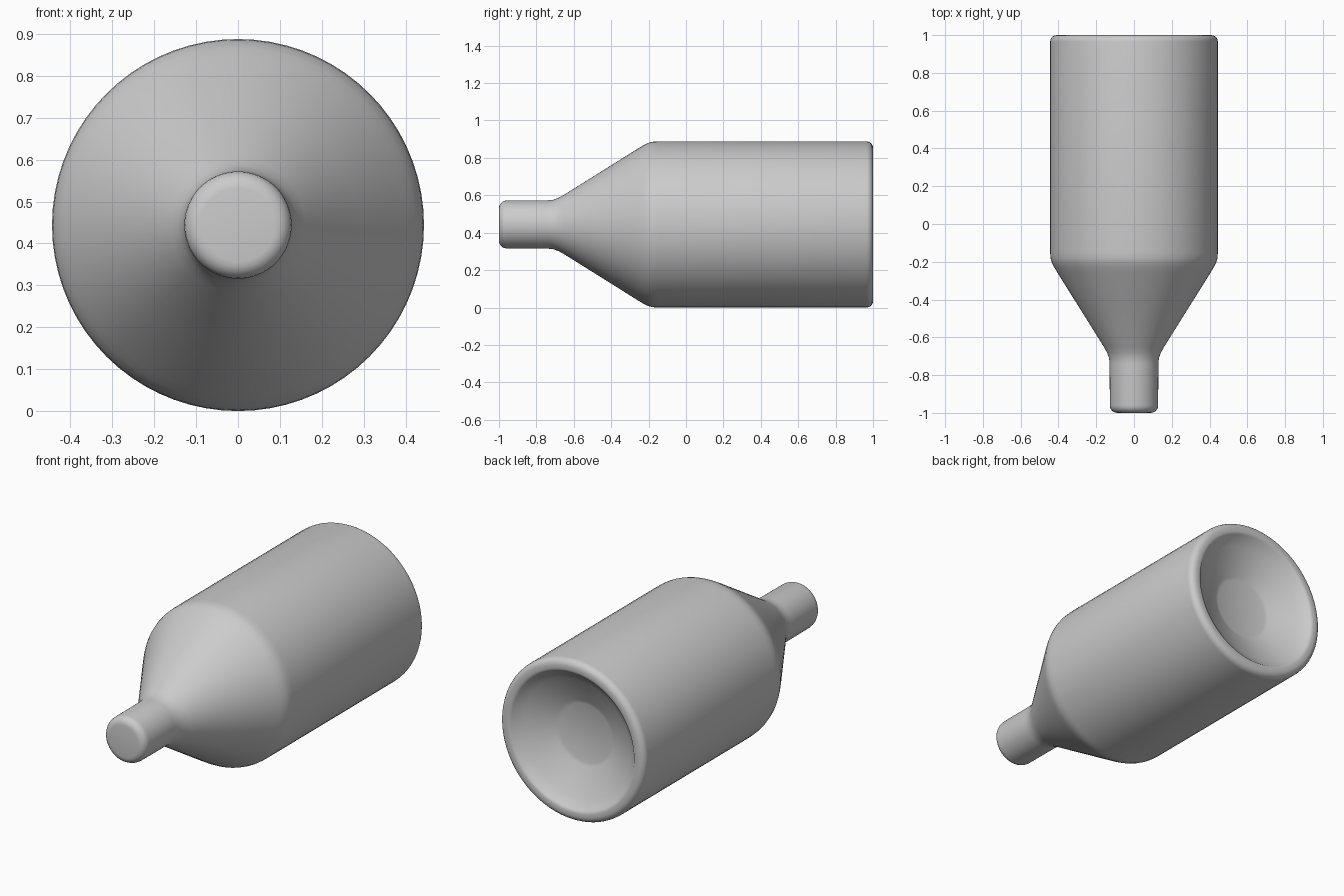
import bpy, bmesh, math

if "Cube" in bpy.data.objects:
    bpy.data.objects.remove(bpy.data.objects["Cube"])

RADIUS = 0.444
SIDES = 72


def arc(cy, cr, rad, a0, a1, n=5):
    """Points (y, r) along a rounded corner, angles in degrees."""
    pts = []
    for i in range(n + 1):
        a = math.radians(a0 + (a1 - a0) * i / n)
        pts.append((cy + rad * math.cos(a), cr + rad * math.sin(a)))
    return pts


# Profile of (y, radius) from nozzle tip to the dished base
profile = [(-1.0, 0.0)]
profile += arc(-0.96, 0.088, 0.04, 180, 90)            # nozzle tip edge
profile += [(-0.74, 0.129), (-0.71, 0.132), (-0.68, 0.143), (-0.65, 0.16)]
profile += [(-0.45, 0.285), (-0.26, 0.404), (-0.23, 0.422),
            (-0.205, 0.435), (-0.18, 0.442), (-0.15, RADIUS)]
profile += arc(0.965, RADIUS - 0.035, 0.035, 90, 0)    # outer rim edge
profile += arc(0.975, 0.394, 0.025, 0, -60, 3)         # inner rim edge
profile += [(0.955, 0.325), (0.92, 0.25), (0.885, 0.18),
            (0.878, 0.16), (0.878, 0.0)]               # dish and flat centre

# Revolve the profile about the y axis
bm = bmesh.new()
rings = []
for y, r in profile:
    if r == 0:
        rings.append([bm.verts.new((0, y, RADIUS))])
    else:
        rings.append([bm.verts.new((r * math.cos(2 * math.pi * i / SIDES), y,
                                    RADIUS + r * math.sin(2 * math.pi * i / SIDES)))
                      for i in range(SIDES)])
for a, b in zip(rings, rings[1:]):
    for i in range(SIDES):
        j = (i + 1) % SIDES
        quad = [a[i % len(a)], a[j % len(a)], b[j % len(b)], b[i % len(b)]]
        bm.faces.new(list(dict.fromkeys(quad)))
bmesh.ops.recalc_face_normals(bm, faces=bm.faces)
mesh = bpy.data.meshes.new("bottle_body")
bm.to_mesh(mesh)
bm.free()

body = bpy.data.objects.new("bottle_body", mesh)
bpy.context.collection.objects.link(body)

# Plain grey surface
grey = bpy.data.materials.new("light_grey")
grey.diffuse_color = (0.6, 0.6, 0.6, 1)
grey.use_nodes = True
grey.node_tree.nodes["Principled BSDF"].inputs["Base Color"].default_value = grey.diffuse_color
mesh.materials.append(grey)

# Smooth shading
bpy.context.view_layer.objects.active = body
body.select_set(True)
bpy.ops.object.shade_smooth_by_angle(angle=math.radians(50))
